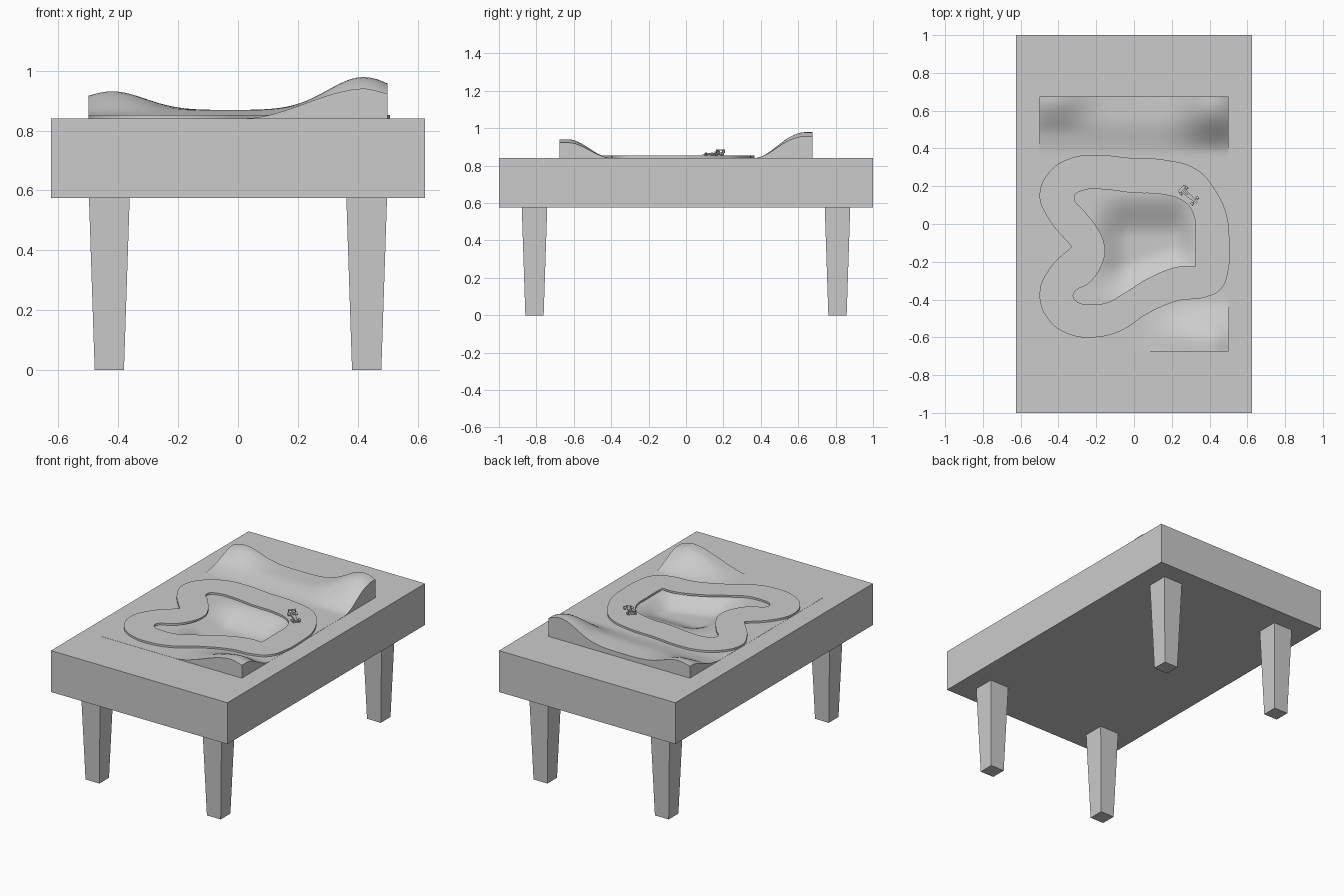
import bpy, bmesh, math
from mathutils import Matrix, Vector

if "Cube" in bpy.data.objects:
    bpy.data.objects.remove(bpy.data.objects["Cube"], do_unlink=True)

TOP, UNDER = 0.84, 0.575        # tabletop levels
HALF_X, HALF_Y = 0.5, 0.675     # landscape half size

grey = bpy.data.materials.new("plain_grey")
grey.use_nodes = True
colour = (0.6, 0.6, 0.6, 1)
grey.diffuse_color = colour
grey.node_tree.nodes["Principled BSDF"].inputs["Base Color"].default_value = colour


def add_mesh(name, bm):
    bmesh.ops.recalc_face_normals(bm, faces=bm.faces)
    mesh = bpy.data.meshes.new(name)
    bm.to_mesh(mesh)
    bm.free()
    mesh.materials.append(grey)
    obj = bpy.data.objects.new(name, mesh)
    bpy.context.collection.objects.link(obj)
    return obj


def box_bm(size, centre):
    bm = bmesh.new()
    bmesh.ops.create_cube(bm, size=1, matrix=Matrix.Translation(centre) @ Matrix.Diagonal((*size, 1)))
    return bm


def activate(obj):
    bpy.ops.object.select_all(action='DESELECT')
    obj.select_set(True)
    bpy.context.view_layer.objects.active = obj


# Tabletop with an opening for the landscape
bm = box_bm((1.25, 2, TOP - UNDER), (0, 0, (TOP + UNDER) / 2))
top = max(bm.faces, key=lambda f: f.calc_center_median().z)
bmesh.ops.inset_region(bm, faces=[top], thickness=0.1)
for v in top.verts:
    v.co.x = math.copysign(HALF_X, v.co.x)
    v.co.y = math.copysign(HALF_Y, v.co.y)
bmesh.ops.delete(bm, geom=[top], context='FACES_ONLY')
add_mesh("tabletop", bm)

# Tapered legs
for side, sx in (("left", 1), ("right", -1)):
    for end, sy in (("front", -1), ("back", 1)):
        bm = box_bm((0.136, 0.136, UNDER), (0, 0, UNDER / 2))
        for v in bm.verts:
            if v.co.z < 0.1:
                v.co.xy *= 0.72
        leg = add_mesh(f"{end}_{side}_leg", bm)
        leg.location = (0.43 * sx, 0.81 * sy, 0)


# Landscape: back ridge with two peaks, front hill and central hollow
def ramp(v, low, high):
    t = min(max((v - low) / (high - low), 0), 1)
    return t * t * (3 - 2 * t)


def bell(v, centre, width):
    return math.exp(-0.5 * ((v - centre) / width) ** 2)


def height(x, y):
    ridge = 0.028 * ramp(y, 0.36, 0.56)
    left_peak = 0.11 * bell(x, 0.42, 0.12) * ramp(y, 0.37, 0.64)
    right_peak = 0.062 * bell(x, -0.42, 0.11) * ramp(y, 0.47, 0.66)
    hill = (0.1 * ramp(x, 0.02, 0.43) - 0.02 * ramp(x, 0.42, 0.52)) * ramp(-y, 0.4, 0.63)
    floor = ramp(x, -0.24, -0.02) * ramp(-x, -0.36, -0.2)
    rim = -0.24 - 0.1 * ramp(-x, -0.25, 0.1)
    hollow = 0.075 * floor * ramp(-y, -0.17, 0.07) * ramp(y, rim - 0.08, rim + 0.13)
    return TOP + 0.001 + ridge + left_peak + right_peak + hill - hollow


bm = bmesh.new()
bmesh.ops.create_grid(bm, x_segments=50, y_segments=66, size=1,
                      matrix=Matrix.Diagonal((HALF_X, HALF_Y, 1, 1)))
for v in bm.verts:
    v.co.z = height(v.co.x, v.co.y)
rim_edges = [e for e in bm.edges if e.is_boundary]
skirt = bmesh.ops.extrude_edge_only(bm, edges=rim_edges)["geom"]
for v in skirt:
    if isinstance(v, bmesh.types.BMVert):
        v.co.z = TOP - 0.003
land = add_mesh("landscape", bm)
activate(land)
bpy.ops.object.shade_smooth_by_angle(angle=math.radians(40))

# Race track: a flat ring between two closed curves
OUTER = [(-.5, .157), (-.44, .285), (-.33, .35), (-.21, .366), (-.02, .35), (.16, .34),
         (.33, .29), (.43, .18), (.49, .05), (.505, -.08), (.5, -.24), (.46, -.345),
         (.37, -.39), (.24, -.405), (.08, -.47), (-.08, -.57), (-.21, -.6), (-.34, -.585),
         (-.45, -.51), (-.5, -.37), (-.45, -.24), (-.33, -.12), (-.46, .04)]
INNER = [(-.315, .145), (-.26, .18), (-.16, .183), (-.01, .165), (.16, .155), (.27, .115),
         (.315, .05), (.325, -.08), (.325, -.225), (.24, -.225), (.08, -.285), (-.05, -.365),
         (-.14, -.415), (-.225, -.425), (-.31, -.405), (-.32, -.37), (-.235, -.31),
         (-.17, -.215), (-.155, -.12), (-.195, -.02), (-.26, .065)]
CORNERS = {(-.33, -.12), (.325, -.225)}

curve = bpy.data.curves.new("race_track", 'CURVE')
curve.dimensions = '2D'
curve.fill_mode = 'BOTH'
curve.extrude = 0.006
curve.resolution_u = 6
for loop in (OUTER, INNER):
    spline = curve.splines.new('BEZIER')
    spline.bezier_points.add(len(loop) - 1)
    spline.use_cyclic_u = True
    for point, (x, y) in zip(spline.bezier_points, loop):
        point.co = (x, y, 0)
        kind = 'VECTOR' if (x, y) in CORNERS else 'AUTO'
        point.handle_left_type = point.handle_right_type = kind
curve.materials.append(grey)
track = bpy.data.objects.new("race_track", curve)
track.location.z = TOP + 0.007
bpy.context.collection.objects.link(track)
activate(track)
bpy.ops.object.convert(target='MESH')

# Toy race car, nose along its own +x
place = Matrix.Translation((0.295, 0.147, TOP + 0.013)) @ Matrix.Rotation(math.radians(-42), 4, 'Z')


def car_box(name, size, centre, nose=1):
    bm = box_bm(size, centre)
    for v in bm.verts:
        if v.co.x > centre[0]:
            v.co.y *= nose
            v.co.z = centre[2] + (v.co.z - centre[2]) * nose
    add_mesh(name, bm).matrix_world = place


car_box("car_body", (0.07, 0.026, 0.012), (-0.018, 0, 0.01), 0.8)
car_box("car_nose", (0.05, 0.016, 0.01), (0.038, 0, 0.009), 0.5)
car_box("car_engine_cover", (0.035, 0.01, 0.01), (-0.03, 0, 0.02), 0.7)
car_box("car_front_wing", (0.012, 0.045, 0.003), (0.06, 0, 0.006))
car_box("car_rear_wing", (0.016, 0.042, 0.004), (-0.056, 0, 0.03))
for sy in (-1, 1):
    side = "left" if sy > 0 else "right"
    car_box(f"car_{side}_wing_plate", (0.018, 0.003, 0.018), (-0.056, sy * 0.021, 0.024))
    for end, x, r in (("front", 0.036, 0.008), ("rear", -0.045, 0.01)):
        bm = bmesh.new()
        bmesh.ops.create_cone(bm, cap_ends=True, segments=16, radius1=r, radius2=r, depth=0.012,
                              matrix=Matrix.Translation((x, sy * 0.021, r))
                              @ Matrix.Rotation(math.pi / 2, 4, 'X'))
        add_mesh(f"car_{end}_{side}_wheel", bm).matrix_world = place
for end, x in (("front", 0.036), ("rear", -0.045)):
    car_box(f"car_{end}_axle", (0.004, 0.04, 0.004), (x, 0, 0.009))
